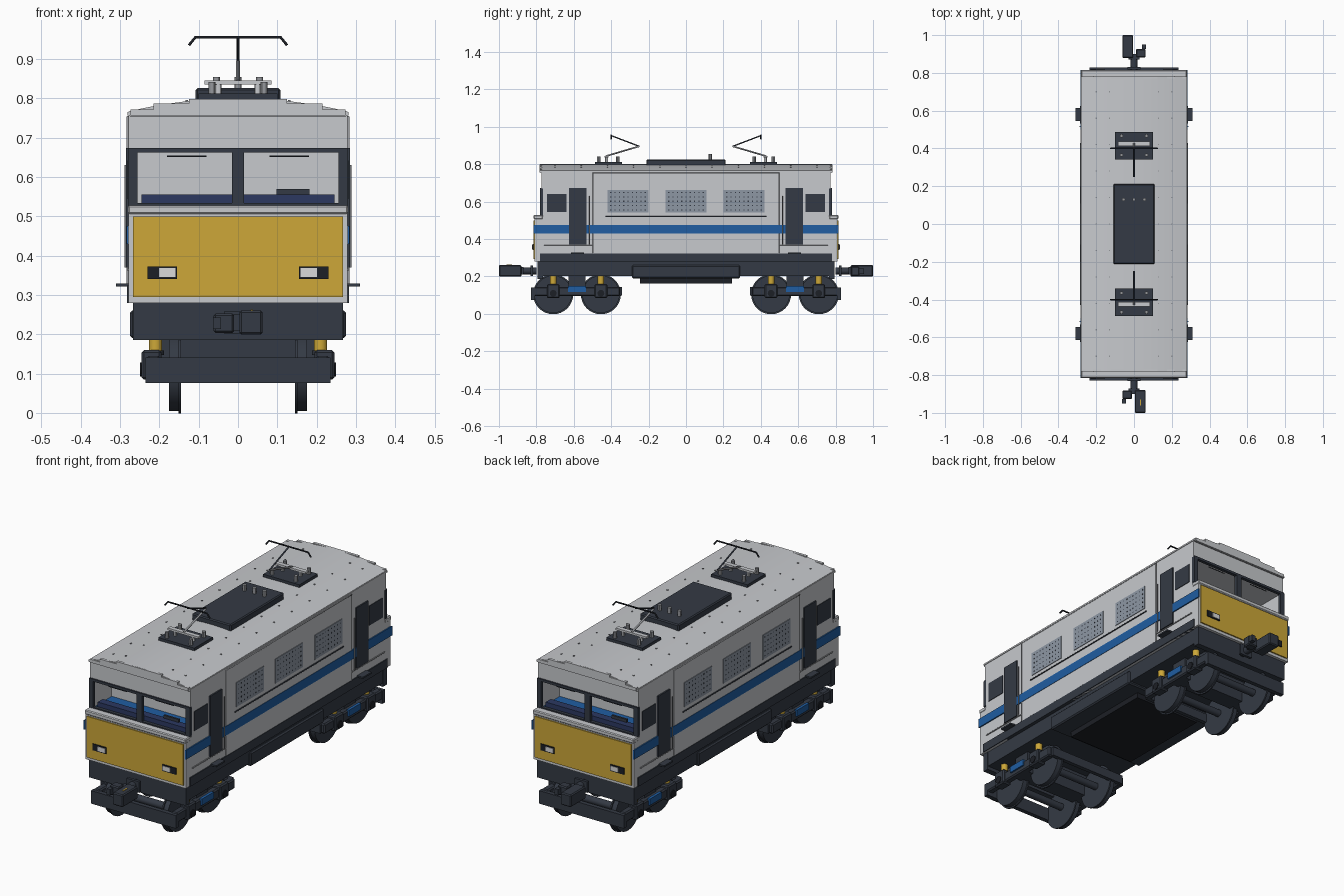
import bpy, bmesh, math
from mathutils import Matrix, Vector

old = bpy.data.objects.get("Cube")
if old:
    bpy.data.objects.remove(old, do_unlink=True)


def material(name, r, g, b):
    m = bpy.data.materials.new(name)
    m.use_nodes = True
    m.diffuse_color = (r, g, b, 1)
    m.node_tree.nodes["Principled BSDF"].inputs["Base Color"].default_value = (r, g, b, 1)
    return m


light = material("light_grey", .57, .585, .61)
yellow = material("warm_yellow", .61, .39, .04)
blue = material("stripe_blue", .014, .11, .36)
navy = material("desk_navy", .025, .04, .12)
dark = material("dark_slate", .034, .042, .058)
black = material("near_black", .012, .014, .019)
mesh_grey = material("grille_grey", .27, .31, .37)
steel = material("steel_grey", .3, .31, .33)
lamp = material("lamp_white", .7, .7, .7)

# Sign pairs for repeating a part: ENDS turns it half round, others mirror it
ONE = [(1, 1)]
SIDES = [(1, 1), (-1, 1)]
ENDS = [(1, 1), (-1, -1)]
CORNERS = [(a, b) for a in (1, -1) for b in (1, -1)]


def finish(name, bm, mat, smooth=False):
    bmesh.ops.recalc_face_normals(bm, faces=bm.faces[:])
    me = bpy.data.meshes.new(name)
    bm.to_mesh(me)
    bm.free()
    me.materials.append(mat)
    ob = bpy.data.objects.new(name, me)
    bpy.context.collection.objects.link(ob)
    if smooth:
        bpy.ops.object.select_all(action='DESELECT')
        ob.select_set(True)
        bpy.context.view_layer.objects.active = ob
        bpy.ops.object.shade_smooth_by_angle()
    return ob


def box(name, centre, size, mat, signs=ONE, bevel=0):
    bm = bmesh.new()
    x, y, z = centre
    for sx, sy in signs:
        place = Matrix.Translation((x * sx, y * sy, z)) @ Matrix.Diagonal((*size, 1))
        bmesh.ops.create_cube(bm, size=1, matrix=place)
    ob = finish(name, bm, mat)
    if bevel:
        mod = ob.modifiers.new("bevel", 'BEVEL')
        mod.width, mod.segments = bevel, 1
    return ob


def cylinder(name, centre, radius, length, axis, mat, signs=ONE, sides=32):
    bm = bmesh.new()
    turn = Vector((0, 0, 1)).rotation_difference(Vector(axis)).to_matrix().to_4x4()
    x, y, z = centre
    for sx, sy in signs:
        bmesh.ops.create_cone(bm, cap_ends=True, segments=sides, radius1=radius, radius2=radius,
                              depth=length, matrix=Matrix.Translation((x * sx, y * sy, z)) @ turn)
    return finish(name, bm, mat, True)


def tube(name, points, radius, mat, signs=ONE):
    cu = bpy.data.curves.new(name, 'CURVE')
    cu.dimensions = '3D'
    cu.bevel_depth, cu.bevel_resolution, cu.use_fill_caps = radius, 1, True
    for sx, sy in signs:
        sp = cu.splines.new('POLY')
        sp.points.add(len(points) - 1)
        for p, (x, y, z) in zip(sp.points, points):
            p.co = (x * sx, y * sy, z, 1)
    cu.materials.append(mat)
    bpy.context.collection.objects.link(bpy.data.objects.new(name, cu))


X, Y, Z = (1, 0, 0), (0, 1, 0), (0, 0, 1)

# Body shell with hollow cabs
box("machine_room", (0, 0, .52), (.556, 1.24, .48), light)
box("cab_base", (0, -.71, .4), (.556, .19, .24), light, ENDS)
box("cab_side_wall", (.273, -.69, .6), (.01, .15, .17), light, CORNERS)
box("cab_header", (0, -.695, .715), (.556, .155, .09), light, ENDS)
box("body_side_panel", (.278, 0, .54), (.008, .994, .43), light, SIDES)

# Arched roof
bm = bmesh.new()
arc = [(.278 * t / 8, .8 - .033 * (t / 8) ** 2) for t in range(-8, 9)]
outline = [(-.278, .755), *arc, (.278, .755)]
face = bm.faces.new([bm.verts.new((x, -.78, z)) for x, z in outline])
new = bmesh.ops.extrude_face_region(bm, geom=[face])["geom"]
bmesh.ops.translate(bm, vec=(0, 1.56, 0), verts=[v for v in new if isinstance(v, bmesh.types.BMVert)])
finish("roof", bm, light, True)
for half, top in ((.273, .772), (.215, .787), (.125, .799)):
    box("roof_end_lip", (0, -.777, top - .008), (half * 2, .014, .016), light, ENDS)
box("rain_gutter", (.278, 0, .761), (.006, 1.56, .008), light, SIDES)
tube("roof_end_seam", [(-.275, -.776, .756), (.275, -.776, .756)], .003, steel, ENDS)

# Roof rivets
bm = bmesh.new()
for i in range(-5, 6):
    for x in (-.2, -.13, .13, .2):
        z = .8 - .033 * (x / .278) ** 2
        bmesh.ops.create_cube(bm, size=.006, matrix=Matrix.Translation((x, i * .14, z)))
finish("roof_rivets", bm, steel)

# Cab fronts
box("front_frame", (0, -.805, .4), (.556, .01, .24), light, ENDS)
box("front_panel", (0, -.812, .397), (.535, .009, .205), yellow, ENDS)
box("window_sill", (0, -.79, .517), (.56, .05, .022), light, ENDS, .004)
box("windscreen_top", (0, -.772, .668), (.556, .016, .012), dark, ENDS)
box("windscreen_bottom", (0, -.772, .53), (.556, .016, .008), dark, ENDS)
box("windscreen_post", (0, -.772, .6), (.03, .016, .14), dark, ENDS)
box("windscreen_corner", (.268, -.772, .6), (.024, .016, .14), dark, CORNERS)
tube("wiper", [(.08, -.766, .653), (.18, -.766, .653)], .002, dark, CORNERS)
box("headlamp_frame", (.193, -.818, .357), (.075, .007, .032), black, CORNERS)
box("headlamp_lens", (.18, -.82, .357), (.042, .008, .022), lamp, CORNERS)

# Cab interiors
box("cab_floor", (0, -.69, .522), (.53, .14, .006), blue, ENDS)
box("cab_desk", (0, -.74, .54), (.49, .04, .03), navy, ENDS)
box("desk_screen", (.14, -.725, .562), (.085, .01, .016), dark, ENDS)

# Blue stripe, doors, windows and rails
box("side_stripe", (.281, 0, .452), (.006, 1.63, .046), blue, SIDES)
box("cab_door", (.281, -.578, .522), (.008, .094, .304), dark, CORNERS)
box("cab_side_window", (.278, -.692, .593), (.006, .104, .098), dark, CORNERS)
tube("door_rail", [(.286, -.515, .37), (.286, -.515, .63)], .003, steel, CORNERS)
tube("lower_cab_rail", [(.28, -.76, .365), (.28, -.5, .365)], .003, steel, CORNERS)
tube("long_side_rail", [(.284, -.43, .52), (.284, .43, .52)], .003, dark, SIDES)
tube("panel_trim", [(.281, -.497, .325), (.281, -.497, .753), (.281, .497, .753), (.281, .497, .325)],
     .003, steel, SIDES)
box("door_step", (.293, -.58, .325), (.034, .07, .008), dark, CORNERS)

# Ventilation grilles with perforations
bm = bmesh.new()
for middle in (-.31, 0, .31):
    box("side_grille", (.282, middle, .602), (.006, .218, .122), mesh_grey, SIDES)
    for row in range(5):
        for col in range(9):
            for side in (-1, 1):
                spot = (.285 * side, middle + (col - 4) * .023, .602 + (row - 2) * .023)
                bmesh.ops.create_cube(bm, size=1, matrix=Matrix.Translation(spot)
                                      @ Matrix.Diagonal((.001, .006, .006, 1)))
finish("grille_holes", bm, dark)

# Underframe
box("side_skirt", (0, 0, .302), (.566, 1.56, .044), dark)
box("chassis", (0, 0, .243), (.53, 1.56, .08), dark)
box("buffer_beam", (0, -.78, .233), (.535, .03, .095), dark, ENDS)
box("equipment_case", (0, 0, .225), (.55, .58, .07), dark, ONE, .006)
box("belly_tank", (0, 0, .18), (.37, .49, .034), black)

# Bogies
for axle in (-.71, -.455):
    cylinder("wheel", (.162, axle, .105), .1, .028, X, dark, CORNERS)
    cylinder("wheel_flange", (.148, axle, .105), .107, .007, X, dark, CORNERS)
    cylinder("axle", (0, axle, .105), .018, .3, X, dark, ENDS, 16)
    box("axle_box", (.22, axle, .122), (.05, .068, .075), dark, CORNERS, .006)
    cylinder("axle_cap", (.246, axle, .11), .018, .006, X, black, CORNERS, 16)
    cylinder("spring", (.21, axle, .177), .017, .055, Z, yellow, CORNERS, 16)
    cylinder("spring_seat", (.21, axle, .153), .022, .012, Z, dark, CORNERS, 16)
box("bogie_side_frame", (.215, -.583, .12), (.036, .46, .05), dark, CORNERS, .006)
box("bogie_damper", (.234, -.583, .133), (.014, .095, .032), blue, CORNERS)
box("bogie_end_beam", (0, -.817, .108), (.47, .022, .065), dark, ENDS)
box("bogie_inner_beam", (0, -.353, .12), (.43, .02, .045), dark, ENDS)
box("bogie_bolster", (0, -.583, .15), (.42, .09, .11), dark, ENDS)

# Couplers
cylinder("coupler_shaft", (0, -.85, .23), .019, .1, Y, dark, ENDS, 16)
box("coupler_collar", (0, -.825, .23), (.07, .014, .055), dark, ENDS)
box("coupler_yoke", (0, -.885, .23), (.06, .03, .04), dark, ENDS)
box("coupler_head", (.033, -.94, .23), (.058, .12, .062), dark, ENDS, .005)
box("coupler_side_block", (-.036, -.905, .228), (.052, .045, .05), dark, ENDS, .005)
box("coupler_hook", (-.053, -.938, .228), (.02, .025, .03), dark, ENDS)
box("coupler_mark", (.035, -.945, .261), (.006, .03, .004), yellow, ONE)

# Roof equipment
box("roof_box", (0, 0, .805), (.216, .425, .042), dark, ONE, .005)
for x in (-.055, 0, .055):
    cylinder("box_insulator", (x, .13, .838), .009, .034, Z, steel, ONE, 12)

# Pantographs
box("pantograph_plate", (0, -.415, .806), (.2, .145, .014), dark, ENDS)
for y in (-.365, -.467):
    cylinder("insulator", (.066, y, .825), .009, .034, Z, steel, CORNERS, 12)
box("pantograph_base", (0, -.425, .84), (.17, .022, .01), light, ENDS)
cylinder("base_pillar", (.05, -.425, .823), .008, .03, Z, light, CORNERS, 12)
tube("lower_arm", [(0, -.43, .843), (0, -.25, .896)], .005, steel, ENDS)
tube("upper_arm", [(0, -.25, .896), (0, -.4, .953)], .004, dark, ENDS)
tube("contact_bow", [(-.125, -.4, .935), (-.108, -.4, .956), (.108, -.4, .956), (.125, -.4, .935)],
     .004, black, ENDS)
